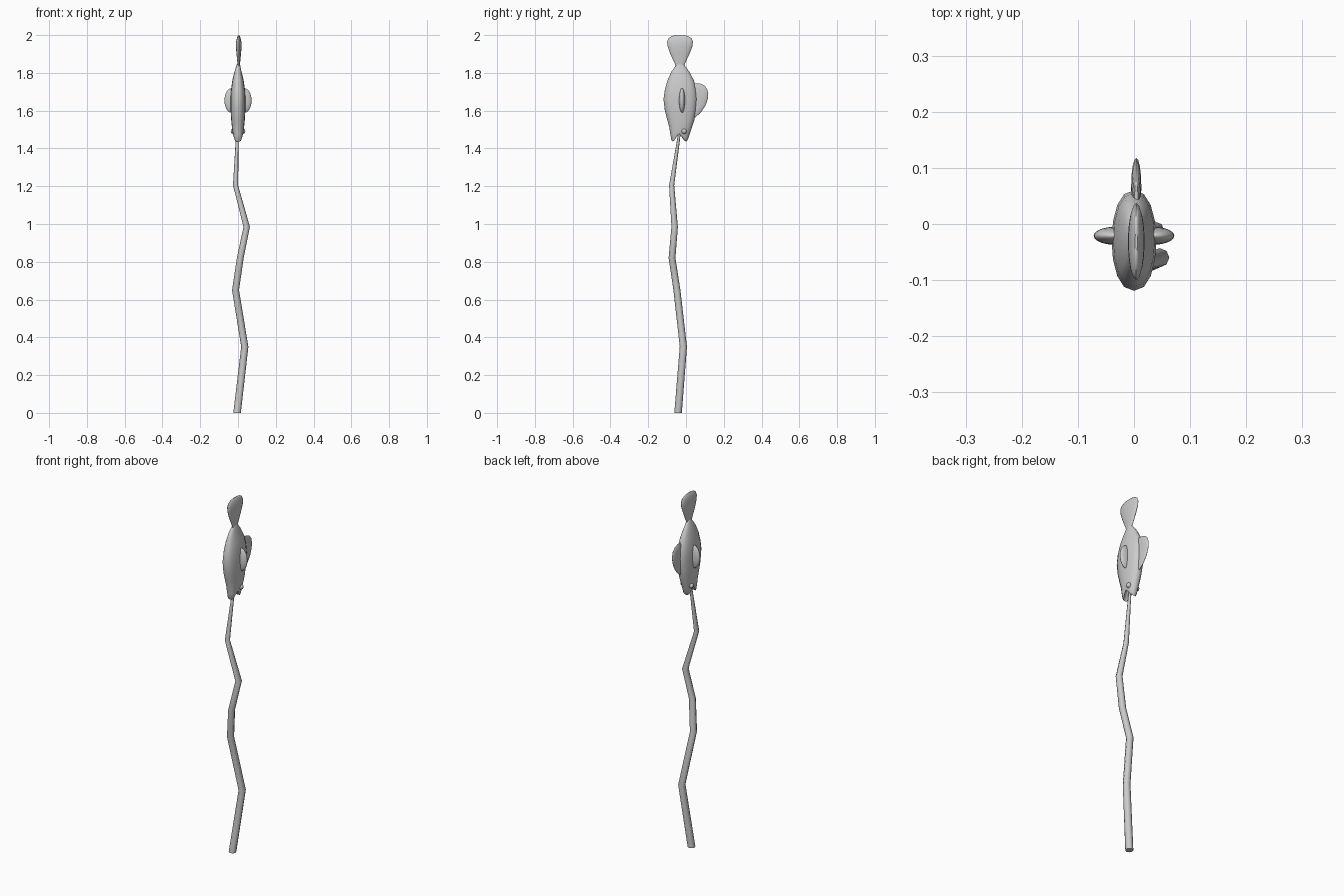
import bpy, bmesh
from math import sin, cos, pi, copysign

if "Cube" in bpy.data.objects:
    bpy.data.objects.remove(bpy.data.objects["Cube"])


def bent(v, p):
    return copysign(abs(v) ** p, v)


def loft(name, rings, sides, power=1.0, lift=None, angle=50):
    """Skin horizontal oval rings given as (z, centre x, centre y, half x, half y)."""
    bm = bmesh.new()
    loops = []
    for i, (z, cx, cy, hx, hy) in enumerate(rings):
        up = lift.get(i, 0) if lift else 0
        loop = []
        for k in range(sides):
            a = 2 * pi * k / sides
            loop.append(bm.verts.new((cx + hx * bent(sin(a), power), cy - hy * cos(a),
                                      z + up * abs(sin(a)) ** 6)))
        loops.append(loop)
    for low, high in zip(loops, loops[1:]):
        for k in range(sides):
            n = (k + 1) % sides
            bm.faces.new((low[k], low[n], high[n], high[k]))
    bm.faces.new(loops[0][::-1])
    bm.faces.new(loops[-1])
    bmesh.ops.recalc_face_normals(bm, faces=bm.faces)
    mesh = bpy.data.meshes.new(name)
    bm.to_mesh(mesh)
    bm.free()
    return finish(bpy.data.objects.new(name, mesh), angle)


def finish(ob, angle=50):
    if ob.name not in bpy.context.collection.objects:
        bpy.context.collection.objects.link(ob)
    bpy.ops.object.select_all(action='DESELECT')
    ob.select_set(True)
    bpy.context.view_layer.objects.active = ob
    bpy.ops.object.shade_smooth_by_angle(angle=angle * pi / 180)
    return ob


def edges(z, left, right, hx, cx=0.004):
    """Ring from its two side-view outline points."""
    return (z, cx, (left + right) / 2, hx, (right - left) / 2)


# crooked tapering stalk
stalk = [(0, -.005, -.042, .02), (.35, .036, -.014, .019), (.65, -.013, -.048, .0185),
         (.82, .012, -.074, .018), (.985, .046, -.06, .017), (1.205, -.013, -.076, .0135),
         (1.43, -.005, -.042, .008), (1.48, -.003, -.035, .007)]
loft("stalk", [(z, x, y, r, r) for z, x, y, r in stalk], 8)

# fish body hanging head down, with the mouth cavity first
body = [edges(1.495, -.045, -.025, .008, 0), edges(1.450, -.062, -.012, .018, 0),
        edges(1.437, -.072, .002, .022, 0), edges(1.447, -.078, .010, .026, 0),
        edges(1.475, -.083, .019, .029, 0), edges(1.51, -.088, .031, .032, 0),
        edges(1.55, -.099, .044, .036, 0), edges(1.60, -.112, .054, .039, 0),
        edges(1.66, -.119, .060, .040, 0), edges(1.71, -.112, .055, .037, 0),
        edges(1.76, -.098, .042, .030, 0), edges(1.805, -.078, .018, .019, 0),
        edges(1.84, -.054, -.008, .010, .002), edges(1.857, -.038, -.024, .004, .003)]
loft("body", body, 16, .85, {1: .035, 2: .04, 3: .032, 4: .015}, 60)

# tail fin
tail = [edges(1.80, -.044, -.020, .004), edges(1.85, -.060, -.005, .007),
        edges(1.90, -.083, .018, .012), edges(1.94, -.097, .034, .015),
        edges(1.965, -.100, .037, .014), edges(1.983, -.093, .030, .010),
        edges(1.995, -.074, .010, .006), edges(2.0, -.055, -.010, .002)]
loft("tail_fin", tail, 16)

# back fin
back = [edges(1.565, .02, .050, .004), edges(1.59, .02, .078, .007),
        edges(1.625, .02, .102, .009), edges(1.66, .02, .115, .009),
        edges(1.69, .02, .118, .009), edges(1.715, .02, .112, .008),
        edges(1.735, .02, .095, .006), edges(1.745, .02, .072, .003)]
loft("back_fin", back, 16)

# paired side fins and eyes
for side, s in (("left", -1), ("right", 1)):
    bpy.ops.mesh.primitive_uv_sphere_add(segments=20, ring_count=12, radius=1,
                                         location=(s * .034, -.021, 1.654))
    fin = bpy.context.object
    fin.name = side + "_side_fin"
    fin.scale = (.038, .016, .065)
    finish(fin)
    bpy.ops.mesh.primitive_uv_sphere_add(segments=14, ring_count=8, radius=.014,
                                         location=(s * .025, -.01, 1.491))
    eye = bpy.context.object
    eye.name = side + "_eye"
    finish(eye)
